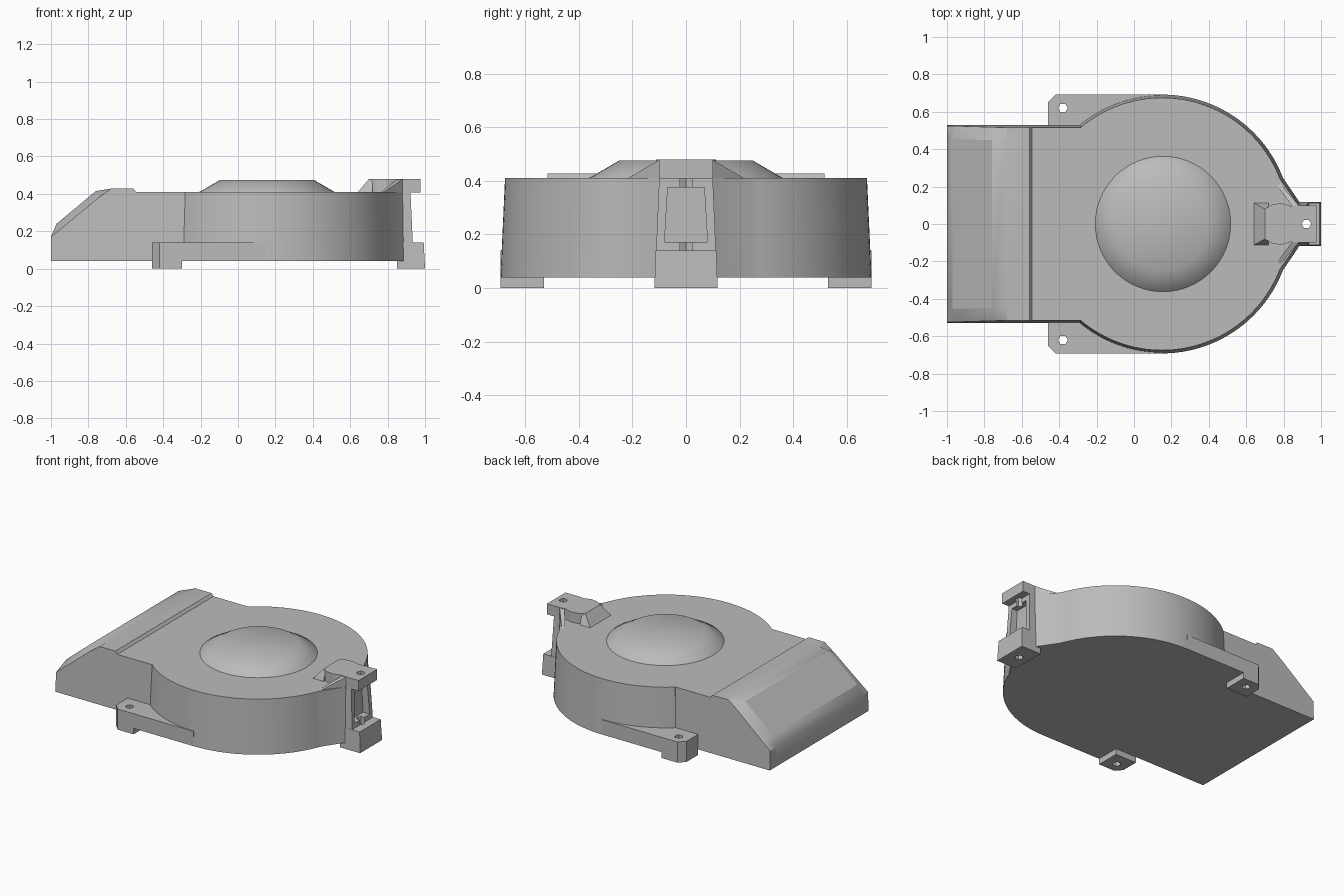
import bpy, bmesh, math

cube = bpy.data.objects.get("Cube")
if cube:
    bpy.data.objects.remove(cube, do_unlink=True)

grey = bpy.data.materials.new("light grey plastic")
grey.use_nodes = True
grey.diffuse_color = (0.5, 0.5, 0.5, 1)
grey.node_tree.nodes["Principled BSDF"].inputs["Base Color"].default_value = (0.5, 0.5, 0.5, 1)


def loft(name, rings, angle=None):
    """Join equal-length closed rings of points and cap both ends."""
    bm = bmesh.new()
    loops = [[bm.verts.new(p) for p in ring] for ring in rings]
    n = len(loops[0])
    for a, b in zip(loops, loops[1:]):
        for i in range(n):
            j = (i + 1) % n
            bm.faces.new((a[i], a[j], b[j], b[i]))
    bm.faces.new(loops[0])
    bm.faces.new(loops[-1])
    bmesh.ops.recalc_face_normals(bm, faces=bm.faces)
    mesh = bpy.data.meshes.new(name)
    bm.to_mesh(mesh)
    bm.free()
    mesh.materials.append(grey)
    ob = bpy.data.objects.new(name, mesh)
    bpy.context.collection.objects.link(ob)
    if angle:
        bpy.ops.object.select_all(action='DESELECT')
        ob.select_set(True)
        bpy.context.view_layer.objects.active = ob
        bpy.ops.object.shade_smooth_by_angle(angle=math.radians(angle))
    return ob


def prism(name, outline, z0, z1):
    return loft(name, [[(x, y, z) for x, y in outline] for z in (z0, z1)])


def circle(cx, cy, r, z, n):
    return [(cx + r * math.cos(2 * math.pi * i / n),
             cy + r * math.sin(2 * math.pi * i / n), z) for i in range(n)]


def cut(ob, cutter):
    """Subtract the cutter from the object, then remove the cutter."""
    cutter.hide_render = True
    mod = ob.modifiers.new("cut", 'BOOLEAN')
    mod.operation = 'DIFFERENCE'
    mod.solver = 'EXACT'
    mod.object = cutter
    bpy.context.view_layer.objects.active = ob
    bpy.ops.object.modifier_apply(modifier=mod.name)
    bpy.data.objects.remove(cutter, do_unlink=True)


def screw_hole(ob, x, y):
    cut(ob, loft("hole_cutter", [circle(x, y, 0.026, z, 6) for z in (-0.1, 0.6)]))


# Round housing with a pointed nose, slightly narrower at the top
def housing_ring(r, nose_x, nose_y, z):
    half = [(nose_x, nose_y, z)]
    steps = 40
    for i in range(steps + 1):
        a = math.radians(21 + (129.8 - 21) * i / steps)
        half.append((0.15 + r * math.cos(a), r * math.sin(a), z))
    return half + [(x, -y, z) for x, y, z in reversed(half)]


loft("round_housing", [housing_ring(0.692, 0.886, 0.115, 0.04),
                       housing_ring(0.675, 0.88, 0.1, 0.41)], 30)

# Outlet duct: crowned slope that falls off towards both sides
base = [(-0.28, 0.41), (-0.28, 0.04), (-1, 0.04), (-1, 0.17)]
ridge = [(-0.68, 0.428), (-0.56, 0.428), (-0.545, 0.41)]
crown = base + [(-0.97, 0.24), (-0.76, 0.415)] + ridge
side = base + [(-0.95, 0.211), (-0.75, 0.376)] + ridge


def duct_ring(profile, y):
    return [(x, y * (1 - 0.07 * (z - 0.04)), z) for x, z in profile]


loft("outlet_duct", [duct_ring(p, y) for p, y in
                     ((side, -0.53), (crown, -0.46), (crown, 0.46), (side, 0.53))], 25)

# Raised round boss on the lid
loft("lid_boss", [circle(0.155, 0, r, z, 64) for r, z in
                  ((0.365, 0.405), (0.362, 0.41), (0.25, 0.475))], 35)

# Two side mounting flanges with feet, and ribs beside the nose
for s, tag in ((1, "back"), (-1, "front")):
    flange = [(-0.46, 0.5), (-0.46, 0.65), (-0.42, 0.692), (0.15, 0.692), (0.15, 0.5)]
    foot = [(-0.46, 0.53), (-0.46, 0.65), (-0.42, 0.692), (-0.3, 0.692), (-0.3, 0.53)]
    for part, shape, z0, z1 in (("flange", flange, 0.04, 0.14), ("foot", foot, 0, 0.04)):
        ob = prism(f"{tag}_{part}", [(x, s * y) for x, y in shape], z0, z1)
        screw_hole(ob, -0.38, s * 0.62)
    loft(f"{tag}_nose_rib", [
        [(0.775, s * 0.225, 0.405), (0.88, s * 0.1, 0.405), (0.88, s * 0.1, 0.478)],
        [(0.76, s * 0.21, 0.405), (0.85, s * 0.09, 0.405), (0.85, s * 0.09, 0.478)]])

# Top lug: ramp, rounded neck and drilled end plate
loft("lug_ramp", [
    [(0.64, -0.112, 0.408), (0.72, -0.112, 0.408), (0.72, -0.085, 0.48), (0.70, -0.08, 0.48)],
    [(0.64, 0.112, 0.408), (0.72, 0.112, 0.408), (0.72, 0.085, 0.48), (0.70, 0.08, 0.48)]])
neck = [(0.70, 0.08), (0.74, 0.105), (0.79, 0.111), (0.84, 0.095), (0.87, 0.1), (0.975, 0.1)]
lug = prism("top_lug", neck + [(x, -y) for x, y in reversed(neck)], 0.408, 0.48)
screw_hole(lug, 0.922, 0)

# Nose column with an access window in front of the housing
column = loft("nose_column", [
    [(0.86, -w, z), (x, -w, z), (x, w, z), (0.86, w, z)]
    for x, w, z in ((0.935, 0.112, 0.13), (0.922, 0.1, 0.41))])
cut(column, loft("window_cutter", [
    [(0.8, -w, z), (1.1, -w, z), (1.1, w, z), (0.8, w, z)]
    for w, z in ((0.08, 0.172), (0.068, 0.376))]))
screw_hole(column, 0.922, 0)

# Bottom foot of the nose
nose_foot = loft("nose_foot", [
    [(0.85, -w, z), (x, -w, z), (x, w, z), (0.85, w, z)]
    for x, w, z in ((1.0, 0.118, 0), (0.993, 0.113, 0.14))])
screw_hole(nose_foot, 0.922, 0)
